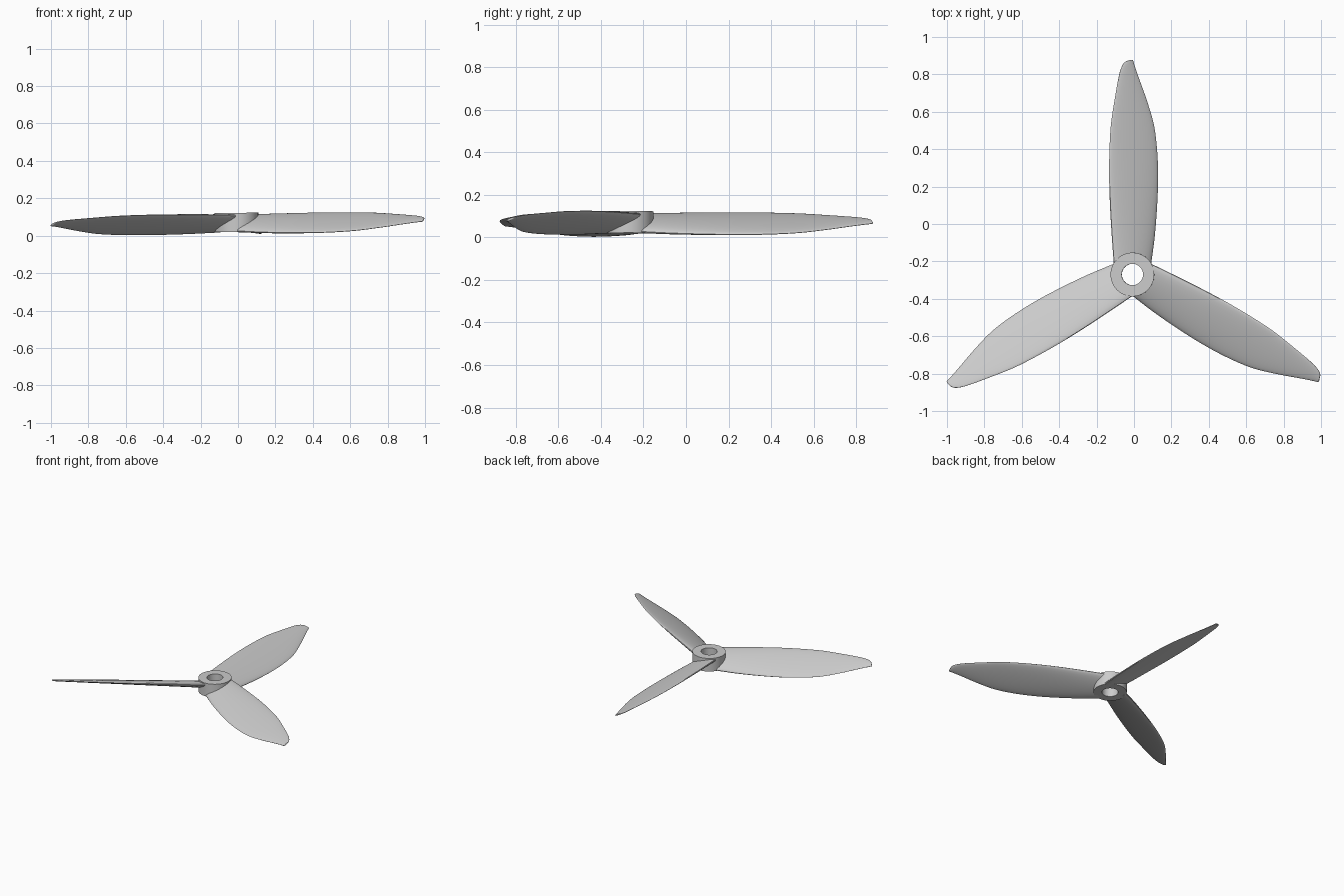
import bpy
import bmesh
from math import sin, cos, pi, radians
from mathutils import Matrix

cube = bpy.data.objects.get("Cube")
if cube:
    bpy.data.objects.remove(cube)

grey = bpy.data.materials.new("plain_grey")
grey.use_nodes = True
colour = (0.6, 0.6, 0.6, 1)
grey.diffuse_color = colour
grey.node_tree.nodes["Principled BSDF"].inputs["Base Color"].default_value = colour

# Shaft axis, leaning very slightly sideways
SHAFT = Matrix.Translation((-0.008, -0.27, 0.066)) @ Matrix.Rotation(-0.012, 4, 'Y')


def finish(name, bm, matrix):
    bmesh.ops.recalc_face_normals(bm, faces=bm.faces)
    mesh = bpy.data.meshes.new(name)
    bm.to_mesh(mesh)
    bm.free()
    mesh.materials.append(grey)
    obj = bpy.data.objects.new(name, mesh)
    bpy.context.collection.objects.link(obj)
    obj.matrix_world = matrix
    bpy.ops.object.select_all(action='DESELECT')
    obj.select_set(True)
    bpy.context.view_layer.objects.active = obj
    bpy.ops.object.shade_smooth_by_angle(angle=radians(40))


def skin(bm, rings, closed=False):
    """Join successive rings of vertices with quads."""
    count = len(rings[0])
    pairs = list(zip(rings, rings[1:] + rings[:1]))
    for a, b in pairs if closed else pairs[:-1]:
        for i in range(count):
            j = (i + 1) % count
            bm.faces.new((a[i], a[j], b[j], b[i]))


# Blade outline: radius, leading edge, trailing edge
OUTLINE = [
    (0.062, -0.10, 0.10), (0.2, -0.11, 0.118), (0.35, -0.119, 0.13),
    (0.5, -0.124, 0.136), (0.65, -0.123, 0.132), (0.8, -0.115, 0.114),
    (0.935, -0.095, 0.075), (1.05, -0.075, 0.034), (1.105, -0.06, 0.015),
    (1.138, -0.038, 0.005), (1.148, -0.008, 0.001),
]
PITCH = 0.40


def smooth_stations(points, steps=4):
    """Cubic interpolation through the outline stations."""
    out = []
    for k in range(len(points) - 1):
        p0, p1 = points[max(k - 1, 0)], points[k]
        p2, p3 = points[k + 1], points[min(k + 2, len(points) - 1)]
        h = p2[0] - p1[0]
        for s in range(steps):
            t = s / steps
            row = [p1[0] + h * t]
            for c in (1, 2):
                m1 = (p2[c] - p0[c]) / (p2[0] - p0[0]) * h
                m2 = (p3[c] - p1[c]) / (p3[0] - p1[0]) * h
                row.append((2*t**3 - 3*t**2 + 1) * p1[c] + (t**3 - 2*t**2 + t) * m1
                           + (3*t**2 - 2*t**3) * p2[c] + (t**3 - t**2) * m2)
            out.append(row)
    return out + [points[-1]]


def make_blade(name, angle, sides=28):
    bm = bmesh.new()
    rings = []
    for r, lead, trail in smooth_stations(OUTLINE):
        mid, half = (lead + trail) / 2, (trail - lead) / 2
        thick = min(0.028 - 0.022 * r / 1.15, half * 0.5)
        ring = []
        for i in range(sides):
            a = 2 * pi * i / sides
            x = mid + half * cos(a)
            ring.append(bm.verts.new((x, r, -PITCH * x + thick * sin(a))))
        rings.append(ring)
    skin(bm, rings)
    bm.faces.new(rings[0])
    bm.faces.new(rings[-1])
    finish(name, bm, SHAFT @ Matrix.Rotation(angle, 4, 'Z'))


for k, name in enumerate(("back_blade", "right_blade", "left_blade")):
    make_blade(name, k * 2 * pi / 3)

# Hub: a flat-ended ring with a round bore
bm = bmesh.new()
profile = [(0.057, -0.046), (0.117, -0.046), (0.117, 0.056), (0.057, 0.056)]
rings = [[bm.verts.new((r * cos(2 * pi * i / 64), r * sin(2 * pi * i / 64), z))
          for i in range(64)] for r, z in profile]
skin(bm, rings, closed=True)
finish("hub", bm, SHAFT)
